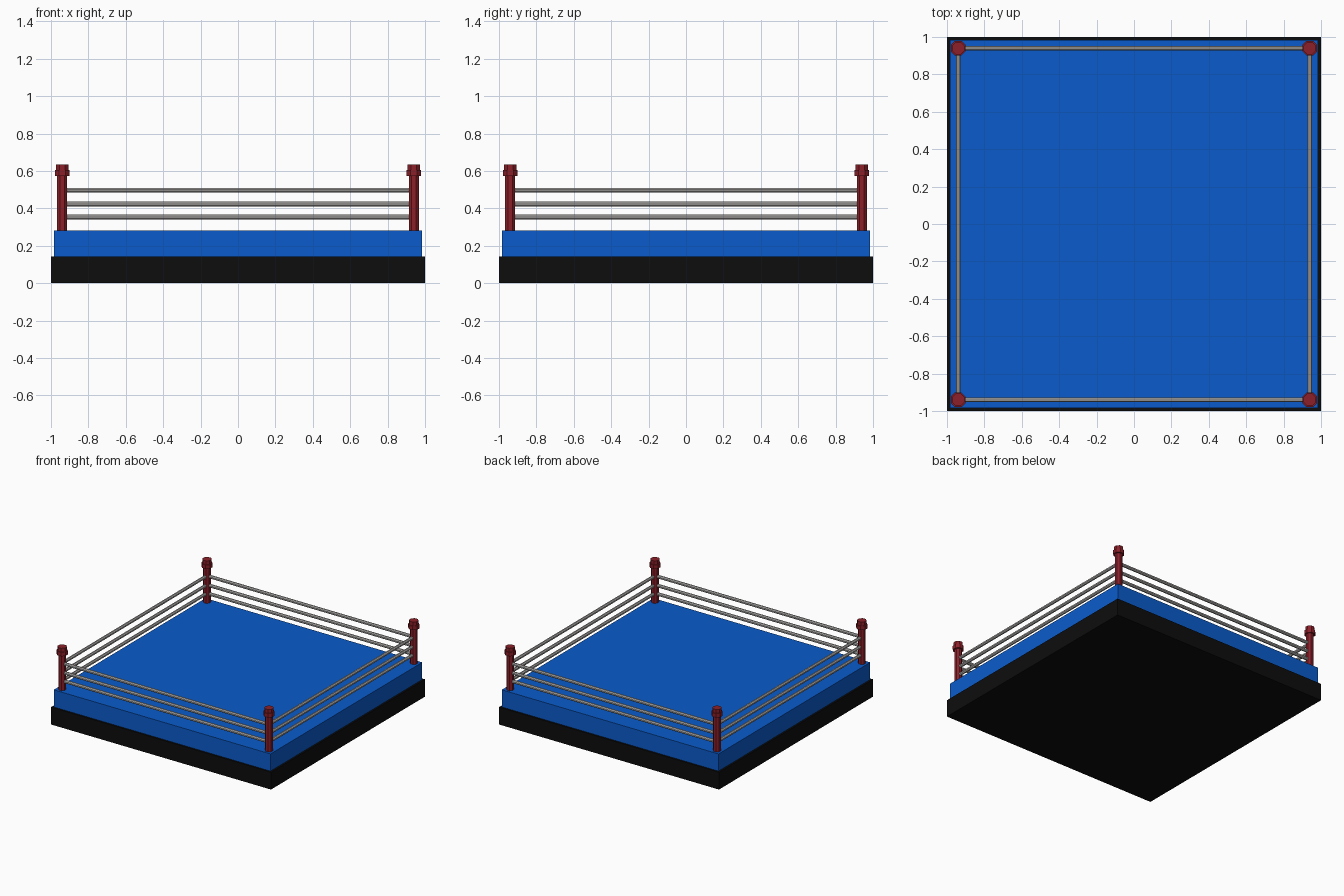
import bpy, math

if "Cube" in bpy.data.objects:
    bpy.data.objects.remove(bpy.data.objects["Cube"])

def material(name, rgb):
    m = bpy.data.materials.new(name)
    m.diffuse_color = (*rgb, 1)
    m.use_nodes = True
    m.node_tree.nodes["Principled BSDF"].inputs["Base Color"].default_value = m.diffuse_color
    return m

BLACK = material("black", (0.004, 0.004, 0.004))
BLUE = material("blue", (0.003, 0.105, 0.6))
RED = material("dark red", (0.26, 0.014, 0.022))
GREY = material("rope grey", (0.46, 0.45, 0.44))

def finish(name, mat):
    o = bpy.context.object
    o.name = name
    o.data.materials.append(mat)
    return o

def slab(name, half, z0, z1, mat):
    bpy.ops.mesh.primitive_cube_add(size=1, location=(0, 0, (z0 + z1) / 2))
    o = finish(name, mat)
    o.scale = (2 * half, 2 * half, z1 - z0)

def upright(name, x, y, r, z0, z1):
    # octagon with a flat side facing each axis
    bpy.ops.mesh.primitive_cylinder_add(vertices=8, radius=r, depth=z1 - z0,
        location=(x, y, (z0 + z1) / 2), rotation=(0, 0, math.pi / 8))
    finish(name, RED)

# Platform
slab("base", 1.0, 0, 0.142, BLACK)
slab("canvas_floor", 0.985, 0.142, 0.283, BLUE)

# Corner posts with collar and cap
P = 0.94
for i, (sx, sy) in enumerate([(-1, -1), (1, -1), (1, 1), (-1, 1)]):
    upright(f"post_{i}", sx * P, sy * P, 0.029, 0.28, 0.575)
    upright(f"post_collar_{i}", sx * P, sy * P, 0.043, 0.572, 0.604)
    upright(f"post_cap_{i}", sx * P, sy * P, 0.036, 0.604, 0.635)

# Three ropes on each of the four sides
for side in range(4):
    a = side * math.pi / 2
    for level, z in enumerate((0.354, 0.423, 0.497)):
        bpy.ops.mesh.primitive_cylinder_add(vertices=8, radius=0.0135, depth=2 * P - 0.04,
            location=(P * math.cos(a), P * math.sin(a), z),
            rotation=(math.pi / 2, math.pi / 8, a))
        finish(f"rope_{side}_{level}", GREY)
